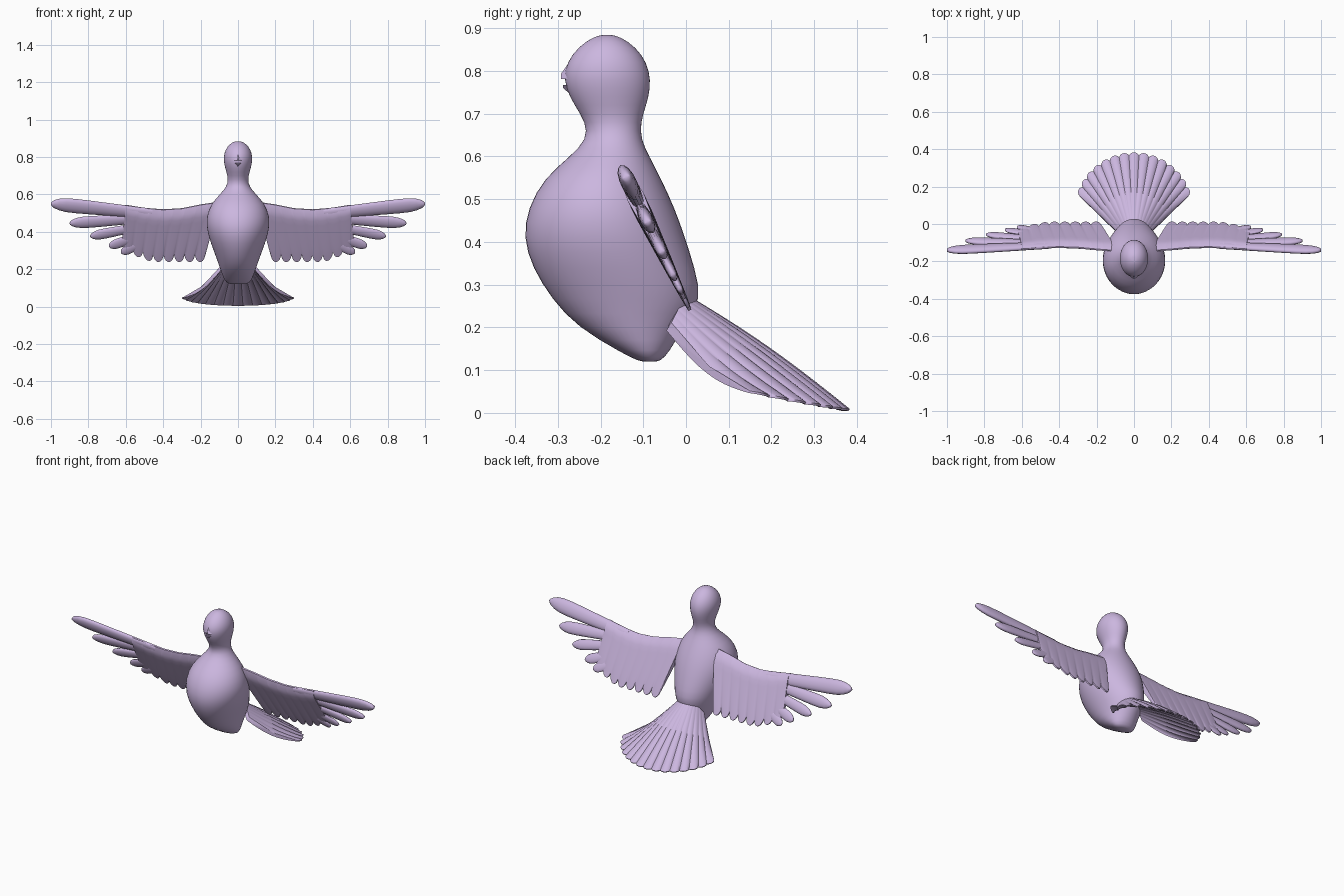
import bpy, bmesh, math
from mathutils import Vector

if "Cube" in bpy.data.objects:
    bpy.data.objects.remove(bpy.data.objects["Cube"])

lilac = bpy.data.materials.new("lilac")
lilac.diffuse_color = (0.60, 0.47, 0.74, 1)
lilac.use_nodes = True
lilac.node_tree.nodes["Principled BSDF"].inputs["Base Color"].default_value = lilac.diffuse_color


def loft(name, rings, angle=50, mirror=False, subsurf=0):
    """Skin closed rings of points and close both ends with a fan."""
    bm = bmesh.new()
    loops = [[bm.verts.new(p) for p in r] for r in rings]
    n = len(loops[0])
    for a, b in zip(loops, loops[1:]):
        for i in range(n):
            j = (i + 1) % n
            bm.faces.new((a[i], a[j], b[j], b[i]))
    for l in (loops[0], loops[-1]):
        c = bm.verts.new(sum((v.co for v in l), Vector()) / n)
        for i in range(n):
            bm.faces.new((l[i], l[(i + 1) % n], c))
    bmesh.ops.recalc_face_normals(bm, faces=bm.faces)
    me = bpy.data.meshes.new(name)
    bm.to_mesh(me)
    bm.free()
    ob = bpy.data.objects.new(name, me)
    bpy.context.collection.objects.link(ob)
    me.materials.append(lilac)
    if mirror:
        ob.modifiers.new("mirror", 'MIRROR')
    if subsurf:
        m = ob.modifiers.new("smooth", 'SUBSURF')
        m.levels = m.render_levels = subsurf
    bpy.ops.object.select_all(action='DESELECT')
    bpy.context.view_layer.objects.active = ob
    ob.select_set(True)
    bpy.ops.object.shade_smooth_by_angle(angle=math.radians(angle))
    return ob


def interp(table, x):
    for (x0, y0), (x1, y1) in zip(table, table[1:]):
        if x <= x1:
            return y0 + (y1 - y0) * max(0, (x - x0) / (x1 - x0))
    return table[-1][1]


# Body, neck and head: z, front y, back y, half width
profile = [
    (0.12, -0.11, -0.06, 0.05), (0.14, -0.15, -0.04, 0.075), (0.20, -0.255, -0.005, 0.095),
    (0.265, -0.315, 0.04, 0.118), (0.34, -0.362, 0.022, 0.147), (0.41, -0.383, 0.0, 0.168),
    (0.48, -0.372, -0.025, 0.172), (0.55, -0.333, -0.058, 0.145), (0.60, -0.272, -0.085, 0.098),
    (0.64, -0.232, -0.105, 0.062), (0.68, -0.235, -0.106, 0.052), (0.72, -0.262, -0.092, 0.063),
    (0.76, -0.283, -0.082, 0.074), (0.80, -0.287, -0.084, 0.079), (0.84, -0.268, -0.102, 0.068),
    (0.87, -0.235, -0.135, 0.045), (0.884, -0.205, -0.165, 0.018)]
SEG = 24
rings = []
for z, f, b, w in profile:
    ring = []
    for i in range(SEG):
        a = 2 * math.pi * i / SEG
        ring.append((w * math.cos(a), (f + b) / 2 + (b - f) / 2 * math.sin(a), z))
    rings.append(ring)
loft("body", rings, 80, subsurf=1)


# Beak halves: shallow wedges on the face
def beak(name, z_base, z_tip, half, tip_y):
    back = [(-half, -0.262, z_tip), (0, -0.27, z_base), (half, -0.262, z_tip), (0, -0.25, z_tip)]
    tip = [(-0.006, tip_y, z_tip), (0, tip_y, z_tip + (z_base - z_tip) * 0.3),
           (0.006, tip_y, z_tip), (0, tip_y + 0.004, z_tip)]
    loft(name, [back, tip], 30)


beak("upper_beak", 0.825, 0.781, 0.045, -0.292)
beak("lower_beak", 0.745, 0.767, 0.032, -0.288)


# Wings lie in a plane leaning back towards the bottom
def on_wing(x, z, n=0.0):
    return Vector((x, -0.125 + (0.52 - z) * 0.48 + 0.9 * n, z + 0.43 * n))


top_edge = [(0.10, 0.56), (0.20, 0.545), (0.30, 0.525), (0.40, 0.519), (0.50, 0.527), (0.64, 0.55)]
low_edge = [(0.10, 0.24), (0.42, 0.24), (0.53, 0.275), (0.64, 0.34)]


def section(point, thickness, steps=10):
    """Closed loop: down the front side, up the rear side."""
    vs = [i / steps for i in range(steps + 1)]
    return ([point(v, -thickness(v)) for v in vs] +
            [point(v, thickness(v)) for v in reversed(vs)])


def wing_thickness(v):
    return 0.004 + 0.02 * math.sqrt(min(1, v * 6)) * (1 - v) ** 0.8


LOBES, PER = 8, 9
rings = []
for i in range(LOBES * PER + 1):
    u = i / (LOBES * PER)
    x = 0.10 + 0.50 * u
    notch = 0.035 * (1 - abs(math.sin(math.pi * u * LOBES)) ** 0.6)
    hi, lo = interp(top_edge, x), interp(low_edge, x) + notch

    def point(v, n):
        px = x + 0.075 * v * (1 - u) + 0.02 * v * u
        return on_wing(px, hi + (lo - hi) * v, n)
    rings.append(section(point, wing_thickness))
loft("wing", rings, 50, mirror=True)


# Long flight feathers at the wing tips
def feather(name, x0, z0, x1, z1, half, thick):
    d = Vector((x1 - x0, z1 - z0))
    across = Vector((-d.y, d.x)).normalized()
    rings = []
    for s in (0, 0.2, 0.4, 0.6, 0.75, 0.85, 0.92, 0.97, 0.993, 1):
        k = 0.7 + 0.3 * min(1, s / 0.7)
        if s > 0.8:
            k = max(0.08, math.sqrt(1 - ((s - 0.8) / 0.2) ** 2))
        c = Vector((x0, z0)) + d * s
        ring = []
        for i in range(14):
            a = 2 * math.pi * i / 14
            p = c + across * (half * k * math.cos(a))
            ring.append(on_wing(p.x, p.y, thick * (0.4 + 0.6 * k) * math.sin(a)))
        rings.append(ring)
    loft(name, rings, 60, mirror=True)


for i, f in enumerate([
        (0.46, 0.497, 1.0, 0.551, 0.038, 0.019), (0.46, 0.475, 0.90, 0.446, 0.031, 0.016),
        (0.46, 0.44, 0.79, 0.376, 0.027, 0.014), (0.46, 0.40, 0.69, 0.322, 0.026, 0.011),
        (0.45, 0.37, 0.625, 0.288, 0.025, 0.009)]):
    feather("flight_feather_%d" % (i + 1), *f)

# Arched fan tail with a scalloped rim
LOBES = 15
rings = []
for i in range(LOBES * 8 + 1):
    t = -1 + 2 * i / (LOBES * 8)
    ang = math.radians(63) * t
    notch = 0.016 * (1 - abs(math.sin(math.pi * i / 8)) ** 0.7)
    r = 0.382 - 0.04 * t * t - notch
    root = Vector((0.095 * t, -0.01 - 0.03 * t * t, 0.262 - 0.06 * t * t))
    rim = Vector((r * math.sin(ang), r * math.cos(ang), 0.007 + 0.042 * t * t))

    def point(v, n):
        p = root.lerp(rim, v)
        p.z += math.sin(math.pi * v) * (0.012 - 0.04 * t * t)
        return p + Vector((0.25 * t, 0.5, 0.8)) * n
    rings.append(section(point, lambda v: 0.003 + 0.017 * (1 - v) * (1 - 0.5 * t * t)))
loft("tail", rings, 50)
